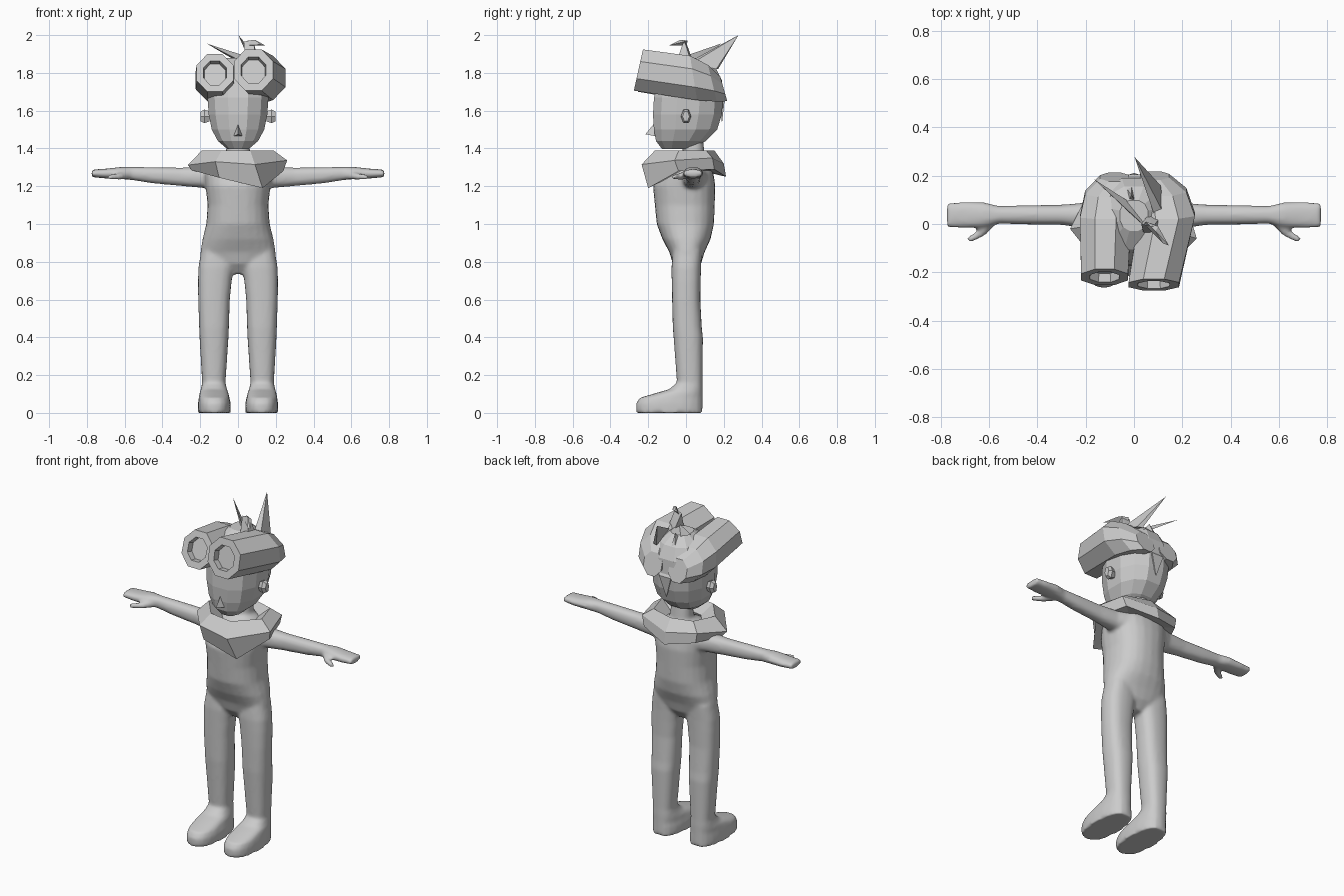
import bpy, bmesh, math
from mathutils import Vector as V

grey = bpy.data.materials.new("plain_grey")
grey.diffuse_color = (0.6, 0.6, 0.6, 1)


def finish(name, bm):
    bmesh.ops.recalc_face_normals(bm, faces=bm.faces)
    me = bpy.data.meshes.new(name)
    bm.to_mesh(me)
    bm.free()
    me.materials.append(grey)
    ob = bpy.data.objects.new(name, me)
    bpy.context.collection.objects.link(ob)
    return ob


def loft(bm, rings, n, phase=0.0, power=1.0):
    """Skin rings of (centre, half axis a, half axis b) and cap both ends."""
    loops = []
    for c, a, b in rings:
        loop = []
        for i in range(n):
            t = 2 * math.pi * i / n + phase
            u, w = (math.copysign(abs(f) ** power, f) for f in (math.cos(t), math.sin(t)))
            loop.append(bm.verts.new(V(c) + V(a) * u + V(b) * w))
        loops.append(loop)
    for p, q in zip(loops, loops[1:]):
        for i in range(n):
            j = (i + 1) % n
            bm.faces.new((p[i], p[j], q[j], q[i]))
    bm.faces.new(loops[0])
    bm.faces.new(loops[-1])


def level(z, x0, x1, y0, y1):
    """Horizontal ring from its extents."""
    return (((x0 + x1) / 2, (y0 + y1) / 2, z), ((x1 - x0) / 2, 0, 0), (0, (y1 - y0) / 2, 0))


def hull(name, pts):
    bm = bmesh.new()
    for p in pts:
        bm.verts.new(p)
    bmesh.ops.convex_hull(bm, input=bm.verts)
    return finish(name, bm)


# Body: torso, legs with feet, arms, hands and thumbs fused into one smooth skin
bm = bmesh.new()
torso = [(.735, .05, -.03, .04), (.79, .15, -.07, .08), (.85, .2, -.088, .098),
         (.92, .188, -.125, .13), (1.0, .168, -.155, .148), (1.1, .161, -.165, .152),
         (1.2, .172, -.175, .156), (1.27, .18, -.15, .145), (1.32, .13, -.09, .125),
         (1.36, .065, -.02, .1), (1.45, .06, -.015, .09)]
loft(bm, [level(z, -r, r, y0, y1) for z, r, y0, y1 in torso], 24, 0, .85)

leg = [(0, .038, .212, -.265, .088), (.05, .038, .212, -.265, .088), (.08, .045, .208, -.245, .088),
       (.105, .05, .204, -.16, .088), (.125, .058, .197, -.09, .088), (.16, .066, .19, -.048, .087),
       (.4, .05, .204, -.066, .09), (.45, .048, .206, -.07, .084), (.6, .043, .211, -.074, .076),
       (.7, .033, .212, -.076, .078), (.77, .022, .21, -.077, .08), (.86, .03, .195, -.07, .085)]
arm = [(.08, .03, 1.25, .1, .07), (.19, .035, 1.247, .055, .056), (.3, .038, 1.25, .042, .049),
       (.45, .038, 1.258, .04, .043), (.56, .038, 1.267, .037, .035), (.62, .038, 1.27, .052, .032),
       (.7, .037, 1.267, .055, .026), (.775, .037, 1.268, .052, .02)]
thumb = [(.58, .02, 1.257, .022), (.63, -.035, 1.252, .019), (.685, -.068, 1.248, .014)]
for s in (1, -1):
    loft(bm, [level(z, s * a, s * b, c, d) for z, a, b, c, d in leg], 20, 0, .8)
    loft(bm, [((s * x, y, z), (0, ry, 0), (0, 0, rz)) for x, y, z, ry, rz in arm], 16, 0, .85)
    loft(bm, [((s * x, y, z), (r * .7, r * .7 * s, 0), (0, 0, r)) for x, y, z, r in thumb], 10)
body = finish("body", bm)
rem = body.modifiers.new("fuse", 'REMESH')
rem.mode = 'VOXEL'
rem.voxel_size = .01
rem.use_smooth_shade = True
sm = body.modifiers.new("soften", 'SMOOTH')
sm.factor = .5
sm.iterations = 6

# Faceted head
bm = bmesh.new()
head = [(1.398, .06, -.13, .03), (1.44, .11, -.163, .11), (1.5, .143, -.175, .17),
        (1.58, .16, -.18, .195), (1.67, .166, -.175, .202), (1.76, .158, -.15, .195),
        (1.83, .125, -.11, .16), (1.88, .06, -.03, .1)]
loft(bm, [level(z, -r, r, y0, y1) for z, r, y0, y1 in head], 12, math.pi / 12, .85)
finish("head", bm)

# Nose and ears
hull("nose", [(-.023, -.165, 1.465), (.023, -.165, 1.465), (0, -.17, 1.53), (0, -.215, 1.475)])
for s, side in ((1, "right"), (-1, "left")):
    bm = bmesh.new()
    ear = [(.15, .02, .03), (.178, .027, .042), (.198, .018, .03)]
    loft(bm, [((s * x, 0, 1.57), (0, ry, 0), (0, 0, rz)) for x, ry, rz in ear], 6)
    finish("ear_" + side, bm)


# Two big octagonal hair rolls with hollow front ends
def roll(name, front, rx, rz, tilt, back):
    c, slope = V(front), V((0, tilt, rz))
    deep = c + V((0, .035, -.01))
    rings = [(deep, (rx * .58, 0, 0), slope * .58), (c, (rx * .63, 0, 0), slope * .63),
             (c, (rx, 0, 0), slope)]
    rings += [((x, y, z), (a, 0, 0), (0, lean, b)) for x, y, z, a, b, lean in back]
    bm = bmesh.new()
    loft(bm, rings, 8, math.pi / 8)
    finish(name, bm)


roll("hair_roll_right", (.082, -.252, 1.815), .113, .118, .026,
     [(.137, .04, 1.773, .125, .127, -.02), (.12, .14, 1.745, .105, .105, -.025),
      (.085, .2, 1.715, .065, .07, -.02)])
roll("hair_roll_left", (-.122, -.22, 1.8), .105, .108, .036,
     [(-.118, .03, 1.76, .115, .12, -.01), (-.11, .13, 1.74, .1, .1, -.02),
      (-.08, .195, 1.715, .065, .07, -.02)])

# Hair spikes, curled forelock and nape flap
hull("spike_tall", [(.09, .02, 1.86), (.13, .03, 1.85), (.08, .17, 1.82), (.11, .16, 1.82),
                    (.002, .278, 2.0)])
hull("spike_side", [(.1, -.06, 1.87), (.07, .02, 1.83), (.03, .06, 1.84), (.0, .03, 1.87),
                    (-.165, .185, 1.955)])
hull("spike_small", [(-.03, .08, 1.84), (.02, .07, 1.84), (-.01, .17, 1.8), (-.04, .16, 1.8),
                     (-.01, .12, 1.9)])
hull("forelock_stem", [(.04, -.04, 1.85), (.1, -.05, 1.86), (.06, .04, 1.85), (.11, .03, 1.85),
                       (.03, .0, 1.965), (.08, -.01, 1.975)])
hull("forelock_tip", [(.04, .0, 1.945), (.05, .01, 1.97), (.1, -.01, 1.965), (.09, -.03, 1.975),
                      (.145, -.09, 1.945), (.12, -.08, 1.95)])
hull("nape_flap", [(-.05, .18, 1.7), (.05, .18, 1.7), (-.04, .205, 1.66), (.04, .205, 1.66),
                   (0, .19, 1.53)])

# Angular scarf: outer edge and lower edge points, with the rim and inside derived
outer = [(.09, -.235, 1.315), (.26, -.06, 1.337), (.2, .14, 1.35), (0, .2, 1.32),
         (-.18, .15, 1.34), (-.265, -.02, 1.312), (-.12, -.2, 1.33)]
lower = [(.13, -.2, 1.19), (.24, -.04, 1.28), (.18, .15, 1.29), (0, .212, 1.25),
         (-.17, .15, 1.28), (-.245, .0, 1.285), (-.1, -.19, 1.245)]
bm = bmesh.new()
cols = []
for o, l in zip(outer, lower):
    d = V((o[0], o[1] - .02, 0))
    mid = V((0, .02, 0))
    pts = [mid + d * .42 + V((0, 0, 1.335)), mid + d * .72 + V((0, 0, 1.39)), V(o), V(l),
           mid + d * .5 + V((0, 0, 1.28))]
    cols.append([bm.verts.new(p) for p in pts])
for i, a in enumerate(cols):
    b = cols[(i + 1) % len(cols)]
    for k in range(5):
        m = (k + 1) % 5
        bm.faces.new((a[k], b[k], b[m], a[m]))
finish("scarf", bm)
